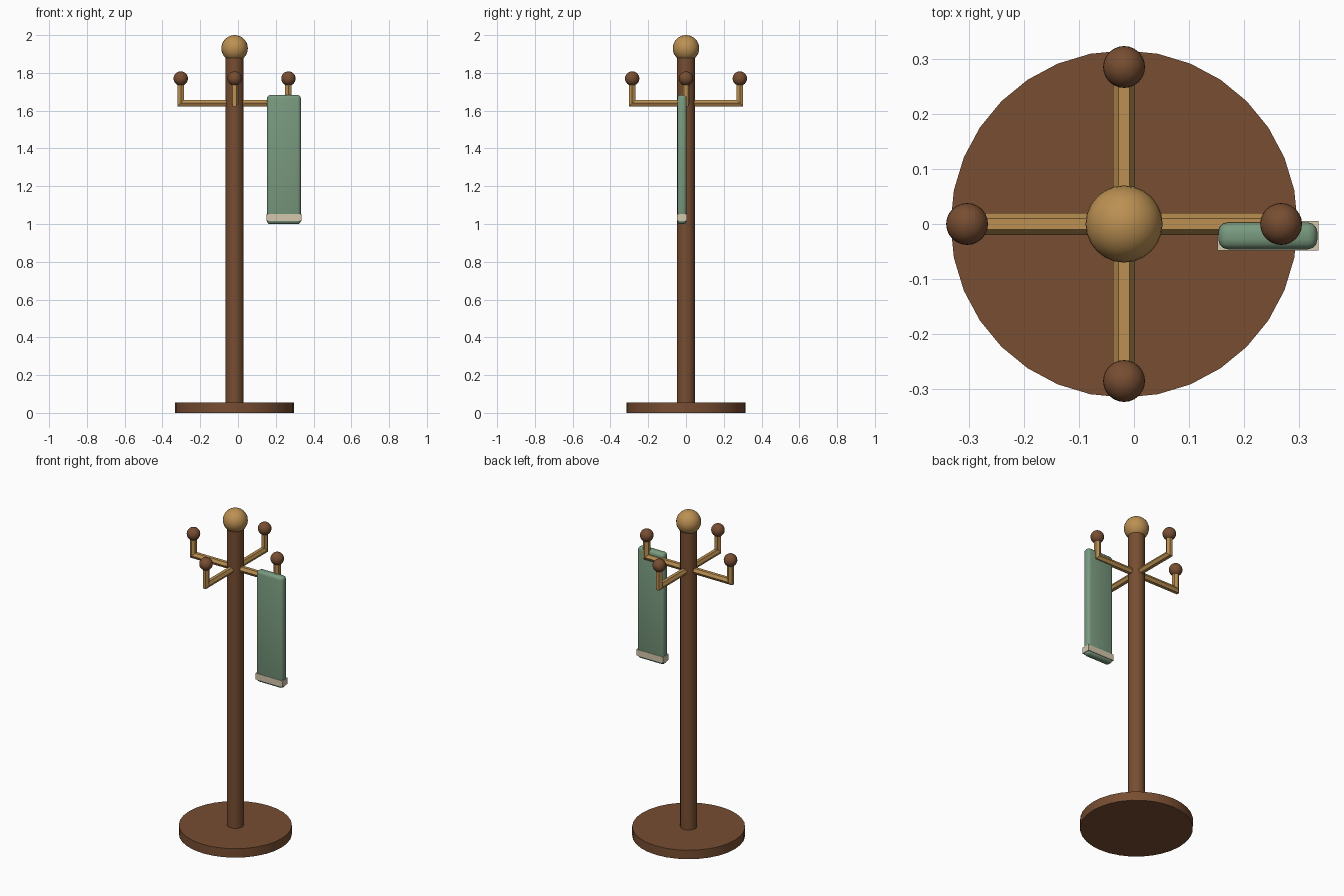
import bpy, bmesh
from math import cos, sin, pi, radians
from mathutils import Vector, Matrix

if "Cube" in bpy.data.objects:
    bpy.data.objects.remove(bpy.data.objects["Cube"])

CX = -0.018  # x of the stand's axis


def material(name, rgb):
    m = bpy.data.materials.new(name)
    m.diffuse_color = (*rgb, 1.0)
    m.use_nodes = True
    m.node_tree.nodes["Principled BSDF"].inputs["Base Color"].default_value = m.diffuse_color
    return m


BROWN = material("brown wood", (0.185, 0.075, 0.031))
GOLD = material("golden wood", (0.50, 0.28, 0.085))
GREEN = material("green cloth", (0.19, 0.32, 0.21))
CREAM = material("cream trim", (0.66, 0.57, 0.41))


def add_object(name, bm, mat, smooth=True):
    bmesh.ops.recalc_face_normals(bm, faces=bm.faces)
    me = bpy.data.meshes.new(name)
    bm.to_mesh(me)
    bm.free()
    me.materials.append(mat)
    ob = bpy.data.objects.new(name, me)
    bpy.context.collection.objects.link(ob)
    if smooth:
        bpy.ops.object.select_all(action='DESELECT')
        ob.select_set(True)
        bpy.context.view_layer.objects.active = ob
        bpy.ops.object.shade_smooth_by_angle(angle=radians(40))
    return ob


def cylinder(name, radius, z0, z1, sides, mat):
    bm = bmesh.new()
    bmesh.ops.create_cone(bm, cap_ends=True, segments=sides, radius1=radius, radius2=radius,
                          depth=z1 - z0, matrix=Matrix.Translation((CX, 0, (z0 + z1) / 2)))
    return add_object(name, bm, mat)


def ball(name, centre, radius, mat):
    bm = bmesh.new()
    bmesh.ops.create_uvsphere(bm, u_segments=24, v_segments=16, radius=radius,
                              matrix=Matrix.Translation(centre))
    return add_object(name, bm, mat)


def box(name, lo, hi, mat, bevel=0.0):
    lo, hi = Vector(lo), Vector(hi)
    bm = bmesh.new()
    bmesh.ops.create_cube(bm, size=1, matrix=Matrix.Translation((lo + hi) / 2)
                          @ Matrix.Diagonal((*(hi - lo), 1)))
    if bevel:
        bmesh.ops.bevel(bm, geom=bm.edges[:], offset=bevel, segments=3, profile=0.5,
                        affect='EDGES')
    return add_object(name, bm, mat)


def arm(name, angle, reach=0.285, z=1.64, top=1.755, r=0.02):
    # six-sided bar running outward, mitred, then turning up
    bm = bmesh.new()
    section = [(r * cos(i * pi / 3), r * sin(i * pi / 3)) for i in range(6)]
    rot = Matrix.Rotation(angle, 3, 'Z')
    place = lambda x, y, h: bm.verts.new(rot @ Vector((x, y, h)) + Vector((CX, 0, 0)))
    rings = [[place(0, a, z + b) for a, b in section],
             [place(reach - b, a, z + b) for a, b in section],
             [place(reach - b, a, top) for a, b in section]]
    for p, q in zip(rings, rings[1:]):
        for i in range(6):
            j = (i + 1) % 6
            bm.faces.new((p[i], p[j], q[j], q[i]))
    bm.faces.new(rings[0])
    bm.faces.new(rings[-1])
    return add_object(name, bm, GOLD, smooth=False)


# base, pole and top ball
cylinder("base", 0.315, 0.0, 0.055, 32, BROWN)
cylinder("pole", 0.047, 0.05, 1.886, 24, BROWN)
ball("top_ball", (CX, 0, 1.93), 0.07, GOLD)

# four arms with knobs
for i in range(4):
    ang = i * pi / 2
    arm(f"arm_{i + 1}", ang)
    ball(f"knob_{i + 1}", (CX + 0.285 * cos(ang), 0.285 * sin(ang), 1.77), 0.038, BROWN)

# hanging scarf with a trim band
box("scarf", (0.153, -0.046, 0.999), (0.333, 0.003, 1.683), GREEN, bevel=0.018)
box("scarf_trim", (0.152, -0.048, 1.015), (0.335, 0.005, 1.052), CREAM)
